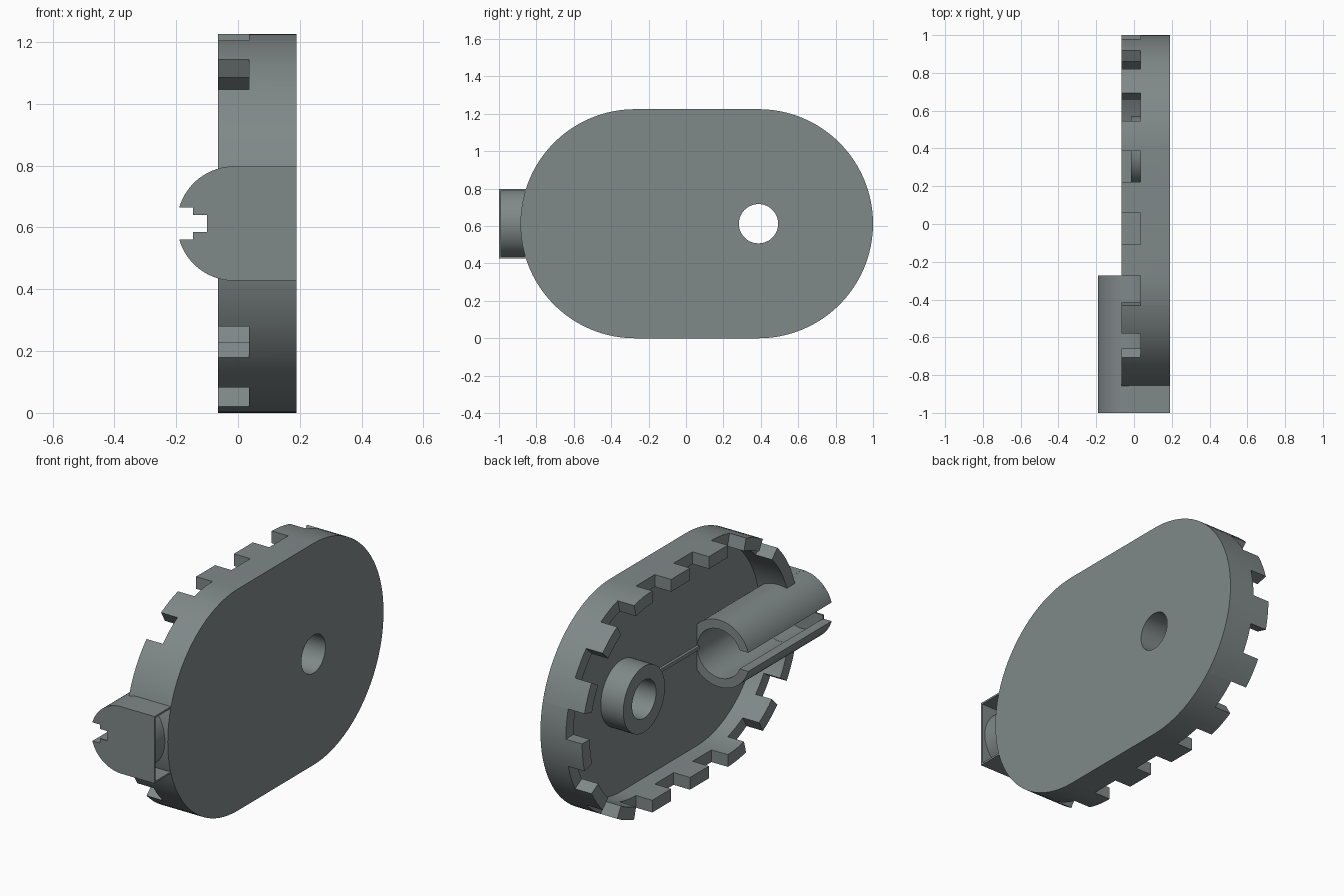
import bpy, bmesh, math

if "Cube" in bpy.data.objects:
    bpy.data.objects.remove(bpy.data.objects["Cube"])

R, RI = 0.6125, 0.545          # outer and inner radius of the rounded ends
YB, YF, ZC = 0.3875, -0.2725, 0.6125   # back/front arc centres, mid height
X_RIM, X_NOTCH, X_FLOOR, X_OUT = -0.065, 0.035, 0.1225, 0.19
TX, TR, BORE = -0.0125, 0.185, 0.135   # tube centre, outer radius, bore radius

grey = bpy.data.materials.new("steel_grey")
grey.diffuse_color = (0.216, 0.248, 0.250, 1)
grey.use_nodes = True
grey.node_tree.nodes["Principled BSDF"].inputs["Base Color"].default_value = grey.diffuse_color


def prisms(name, polys, a, b, axis):
    """Extrude polygons from a to b; (y, z) polygons along x or (x, z) along y."""
    bm = bmesh.new()
    for poly in polys:
        place = (lambda p: (a, p[0], p[1])) if axis == "x" else (lambda p: (p[0], a, p[1]))
        face = bm.faces.new([bm.verts.new(place(p)) for p in poly])
        ext = bmesh.ops.extrude_face_region(bm, geom=[face])
        move = (b - a, 0, 0) if axis == "x" else (0, b - a, 0)
        bmesh.ops.translate(bm, vec=move,
                            verts=[v for v in ext["geom"] if isinstance(v, bmesh.types.BMVert)])
    bmesh.ops.recalc_face_normals(bm, faces=bm.faces)
    me = bpy.data.meshes.new(name)
    bm.to_mesh(me)
    bm.free()
    me.materials.append(grey)
    ob = bpy.data.objects.new(name, me)
    bpy.context.collection.objects.link(ob)
    return ob


def arc(cx, cz, r, a0, a1, n):
    return [(cx + r * math.cos(math.radians(a0 + (a1 - a0) * i / n)),
             cz + r * math.sin(math.radians(a0 + (a1 - a0) * i / n))) for i in range(n + 1)]


def stadium(r):
    return arc(YB, ZC, r, -90, 90, 48) + arc(YF, ZC, r, 90, 270, 48)


def circle(cx, cz, r, n=48):
    return arc(cx, cz, r, 0, 360, n)[:-1]


def box(a0, a1, b0, b1):
    return [(a0, b0), (a1, b0), (a1, b1), (a0, b1)]


def sector(cy, a0, a1):
    return arc(cy, ZC, 0.5, a0, a1, 6) + arc(cy, ZC, 0.7, a1, a0, 6)


def carve(ob, cutters):
    for c in cutters:
        m = ob.modifiers.new("cut", "BOOLEAN")
        m.operation, m.solver, m.object = "DIFFERENCE", "EXACT", c
    bpy.context.view_layer.update()
    dg = bpy.context.evaluated_depsgraph_get()
    me = bpy.data.meshes.new_from_object(ob.evaluated_get(dg))
    ob.modifiers.clear()
    ob.data = me


# Housing: rounded shell with an open side
housing = prisms("housing", [stadium(R)], X_RIM, X_OUT, "x")
cavity = prisms("cavity_cutter", [stadium(RI)], -0.3, X_FLOOR, "x")

# Rim notches: evenly alternating round the ends and along the straights
notches = [sector(YB, 90 - s - 15, 90 - s) for s in range(15, 180, 30)]
notches += [sector(YF, 90, 105), sector(YF, 120, 135),
            sector(YF, 240, 255), sector(YF, 213, 225)]
step = (YB - YF) / 4
for k, z0 in ((1, 1.1), (3, 1.1), (0, 0.1), (2, 0.1)):
    y0 = YF + k * step
    notches.append(box(y0, y0 + step, z0 - 0.2, z0 + 0.2))
notch = prisms("notch_cutter", notches, -0.3, X_NOTCH, "x")
hole = prisms("hole_cutter", [circle(YB, ZC, 0.105)], -0.4, 0.4, "x")
bore = prisms("bore_cutter", [circle(TX, ZC, BORE - 0.001)], -0.98, -0.4, "y")
carve(housing, [cavity, notch, hole, bore])

# Boss around the hole
boss = prisms("boss", [circle(YB, ZC, 0.182)], -0.015, X_FLOOR + 0.01, "x")
carve(boss, [hole])

# Slotted tube
H = 0.0515
ao, ai = (math.degrees(math.asin(H / r)) for r in (TR, BORE))
c_shape = arc(TX, ZC, TR, -180 + ao, 180 - ao, 64) + arc(TX, ZC, BORE, 180 - ai, -180 + ai, 64)
tube = prisms("slotted_tube", [c_shape], -0.99, YF, "y")

# End plate with a stepped mouth
xo, xi, h = TX - TR * math.cos(math.radians(ao)), -0.145, 0.0275
end = arc(TX, ZC, TR, 180 - ao, 90, 20) + [(X_OUT, ZC + TR), (X_OUT, ZC - TR)]
end += arc(TX, ZC, TR, -90, -180 + ao, 20)
end += [(xi, ZC - H), (xi, ZC - h), (-0.10, ZC - h),
        (-0.10, ZC + h), (xi, ZC + h), (xi, ZC + H)]
end_plate = prisms("end_plate", [end], -1.0, -0.99, "y")

# Thin side walls joining the end plate to the housing
walls = prisms("side_walls", [box(TX, X_OUT - 0.0005, ZC + TR - 0.01, ZC + TR),
                              box(TX, X_OUT - 0.0005, ZC - TR, ZC - TR + 0.01)],
               -0.99, -0.82, "y")

# Low rib on the floor between boss and tube
rib = prisms("floor_rib", [box(YF, YB - 0.17, ZC - 0.01, ZC + 0.01)],
             X_FLOOR - 0.015, X_FLOOR + 0.01, "x")

for c in (cavity, notch, hole, bore):
    bpy.data.objects.remove(c, do_unlink=True)

# Smooth the curved walls, keep corners crisp
bpy.ops.object.select_all(action="DESELECT")
for ob in (housing, boss, tube, end_plate):
    ob.select_set(True)
bpy.context.view_layer.objects.active = housing
bpy.ops.object.shade_smooth_by_angle(angle=math.radians(25))
